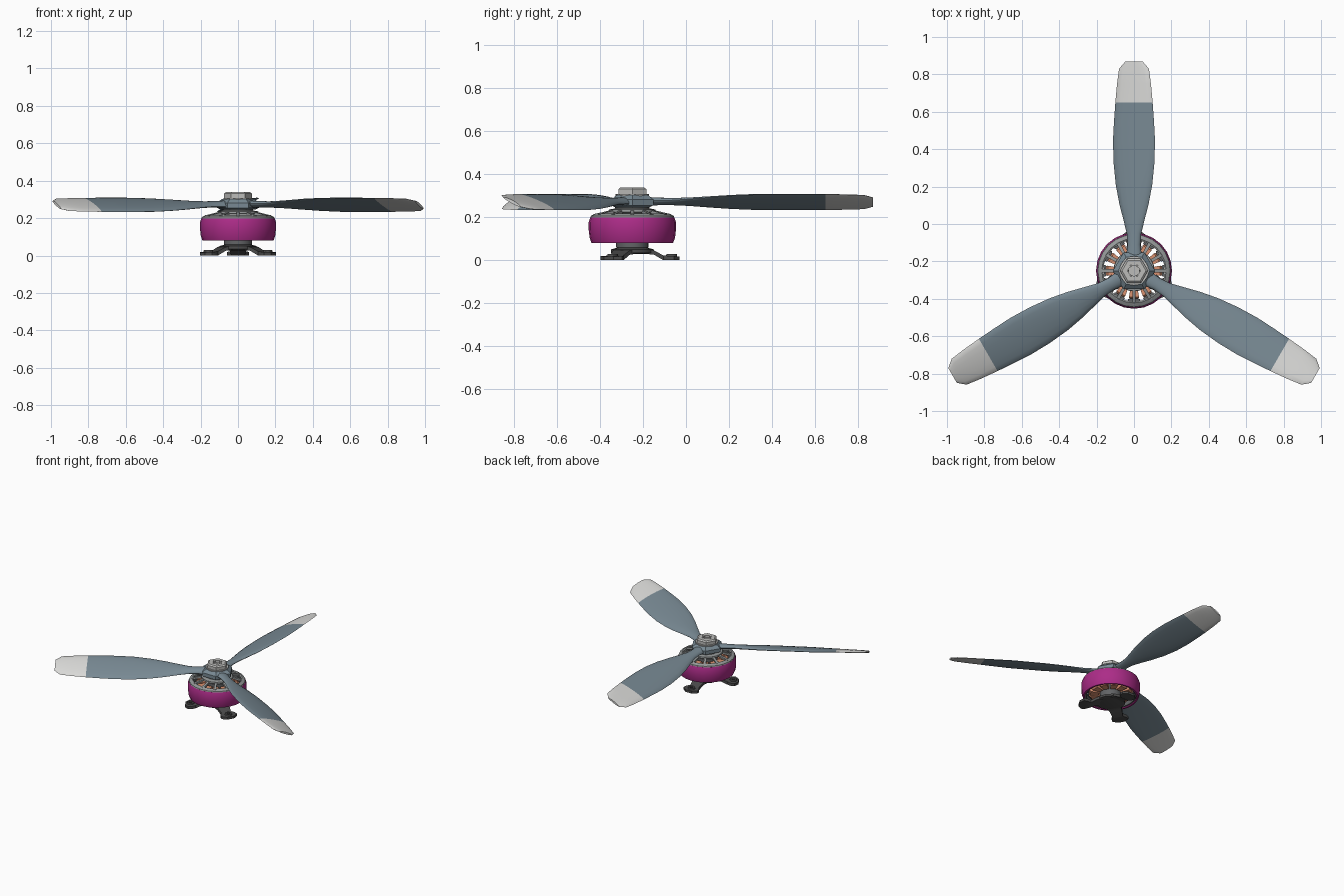
import bpy, bmesh, math
from mathutils import Matrix, Vector

if "Cube" in bpy.data.objects:
    bpy.data.objects.remove(bpy.data.objects["Cube"])

HUB = Vector((0, -0.25, 0))          # motor axis


def mat(name, r, g, b):
    lin = lambda c: ((c / 255 + 0.055) / 1.055) ** 2.4
    m = bpy.data.materials.new(name)
    m.diffuse_color = (lin(r), lin(g), lin(b), 1)
    m.use_nodes = True
    m.node_tree.nodes["Principled BSDF"].inputs["Base Color"].default_value = m.diffuse_color
    return m


SLATE = mat("slate blade", 120, 137, 147)
TIP = mat("pale tip", 216, 216, 214)
MAGENTA = mat("magenta bell", 172, 44, 136)
STEEL = mat("bright steel", 188, 188, 186)
METAL = mat("grey metal", 148, 152, 152)
COPPER = mat("copper wire", 218, 145, 112)
DARK = mat("dark base", 76, 76, 76)
CORE = mat("stator core", 98, 100, 102)


def finish(bm, name, mats, angle=35):
    bmesh.ops.remove_doubles(bm, verts=bm.verts, dist=1e-5)
    bmesh.ops.recalc_face_normals(bm, faces=bm.faces)
    me = bpy.data.meshes.new(name)
    bm.to_mesh(me)
    bm.free()
    ob = bpy.data.objects.new(name, me)
    ob.location = HUB
    bpy.context.collection.objects.link(ob)
    for m in mats:
        me.materials.append(m)
    bpy.ops.object.select_all(action='DESELECT')
    ob.select_set(True)
    bpy.context.view_layer.objects.active = ob
    bpy.ops.object.shade_smooth_by_angle(angle=math.radians(angle))
    return ob


def lathe(name, profile, m, segs=24, closed=True, at=(0, 0), phase=0):
    """Spin an (r, z) outline; closed outlines make rings."""
    bm = bmesh.new()
    rings = []
    for i in range(segs):
        a = 2 * math.pi * i / segs + math.radians(phase)
        rings.append([bm.verts.new((at[0] + r * math.cos(a), at[1] + r * math.sin(a), z))
                      for r, z in profile])
    n = len(profile)
    for i in range(segs):
        p, q = rings[i], rings[(i + 1) % segs]
        for j in range(n if closed else n - 1):
            k = (j + 1) % n
            bm.faces.new((p[j], q[j], q[k], p[k]))
    bmesh.ops.dissolve_degenerate(bm, dist=1e-6, edges=bm.edges)
    return finish(bm, name, [m])


def loft(bm, sections, deg):
    """Skin rings of points running along +x, turned deg about the axis."""
    rot = Matrix.Rotation(math.radians(deg), 3, 'Z')
    rings = [[bm.verts.new(rot @ Vector(p)) for p in s] for s in sections]
    faces = [bm.faces.new(rings[0]), bm.faces.new(rings[-1])]
    for a, b in zip(rings, rings[1:]):
        for j in range(len(a)):
            k = (j + 1) % len(a)
            faces.append(bm.faces.new((a[j], a[k], b[k], b[j])))
    return faces


def slab(r, hw, z0, z1):
    return [(r, -hw, z0), (r, hw, z0), (r, hw, z1), (r, -hw, z1)]


def radial(name, sections, m, count, start=0):
    bm = bmesh.new()
    for i in range(count):
        loft(bm, sections, start + 360 * i / count)
    return finish(bm, name, [m])


def airfoil(r, half, pitch, thick):
    a, pts = math.radians(pitch), []
    for i in range(16):
        t = 2 * math.pi * i / 16
        u, v = half * math.cos(t), thick * math.sin(t) * (1 if math.sin(t) > 0 else 0.6)
        pts.append((r, u * math.cos(a) + v * math.sin(a),
                    0.27 + v * math.cos(a) - u * math.sin(a)))
    return pts


# propeller blades: radius, half chord, pitch, half thickness
BLADE = [(0.06, 0.045, 8, 0.024), (0.14, 0.035, 12, 0.020), (0.20, 0.040, 14, 0.018),
         (0.27, 0.058, 15, 0.017), (0.36, 0.082, 16, 0.017), (0.46, 0.102, 17, 0.017),
         (0.58, 0.115, 18, 0.016), (0.70, 0.118, 18, 0.015), (0.80, 0.113, 19, 0.014),
         (0.90, 0.106, 20, 0.013), (1.00, 0.097, 21, 0.012), (1.08, 0.086, 22, 0.011),
         (1.12, 0.050, 25, 0.009)]
for side, deg in (("back", 90), ("left", 210), ("right", 330)):
    bm = bmesh.new()
    for f in loft(bm, [airfoil(*s) for s in BLADE], deg):
        f.material_index = int(f.calc_center_median().length > 0.98 or
                               f.calc_center_median().to_2d().length > 0.91)
    finish(bm, "blade_" + side, [SLATE, TIP], 50)

# propeller hub and nut with hex socket
lathe("prop_hub", [(0, 0.245), (0.09, 0.245), (0.113, 0.255), (0.113, 0.282),
                   (0.085, 0.303), (0, 0.303)], SLATE, 6, False)
lathe("nut_washer", [(0, 0.300), (0.078, 0.300), (0.078, 0.308), (0, 0.308)], STEEL, 24, False)
lathe("prop_nut", [(0, 0.305), (0.075, 0.305), (0.075, 0.331), (0.064, 0.339), (0.036, 0.339)],
      STEEL, 6, False)
lathe("shaft_end", [(0.037, 0.339), (0.030, 0.339), (0.030, 0.322), (0, 0.322)],
      STEEL, 6, False, phase=30)

# rotor bell: painted shell, magnets, spoked top
lathe("bell_shell", [(0.190, 0.080), (0.199, 0.105), (0.203, 0.140), (0.203, 0.178),
                     (0.196, 0.199), (0.178, 0.199), (0.178, 0.080)], MAGENTA)
lathe("magnet_ring", [(0.179, 0.088), (0.168, 0.088), (0.168, 0.188), (0.179, 0.188)], CORE)
lathe("bell_rim", [(0.196, 0.197), (0.193, 0.206), (0.172, 0.217), (0.164, 0.213),
                   (0.168, 0.192)], METAL)
lathe("bell_cap", [(0, 0.218), (0.095, 0.218), (0.110, 0.225), (0.108, 0.236),
                   (0.080, 0.241), (0.080, 0.250), (0, 0.250)], METAL, 24, False)
radial("bell_spokes", [slab(0.09, 0.008, 0.222, 0.236), slab(0.18, 0.009, 0.200, 0.214)],
       METAL, 12)

# stator with twelve wound teeth
lathe("stator_core", [(0, 0.06), (0.075, 0.06), (0.075, 0.205), (0, 0.205)], CORE, 24, False)
radial("copper_coils", [slab(0.07, 0.012, 0.108, 0.178), slab(0.085, 0.017, 0.095, 0.190),
                        slab(0.140, 0.027, 0.095, 0.190), slab(0.149, 0.024, 0.105, 0.180)],
       COPPER, 12)
radial("stator_teeth", [slab(0.145, 0.012, 0.115, 0.170), slab(0.152, 0.031, 0.115, 0.170),
                        slab(0.161, 0.031, 0.115, 0.170)], CORE, 12)

# mounting base: centre boss, three sloping arms, flared feet
lathe("base_boss", [(0, 0.028), (0.075, 0.028), (0.100, 0.034), (0.100, 0.050),
                    (0.072, 0.058), (0.066, 0.085), (0, 0.085)], DARK, 12, False)
radial("base_arms", [slab(0.05, 0.055, 0.030, 0.052), slab(0.10, 0.045, 0.026, 0.046),
                     slab(0.145, 0.036, 0.000, 0.022), slab(0.170, 0.054, 0.000, 0.020),
                     slab(0.195, 0.058, 0.000, 0.019), slab(0.220, 0.026, 0.000, 0.017)],
       DARK, 3, 90)
for side, deg in (("back", 90), ("left", 210), ("right", 330)):
    a = math.radians(deg)
    lathe("foot_ring_" + side, [(0.012, 0.018), (0.026, 0.018), (0.024, 0.029), (0.012, 0.029)],
          DARK, 12, at=(0.183 * math.cos(a), 0.183 * math.sin(a)))
